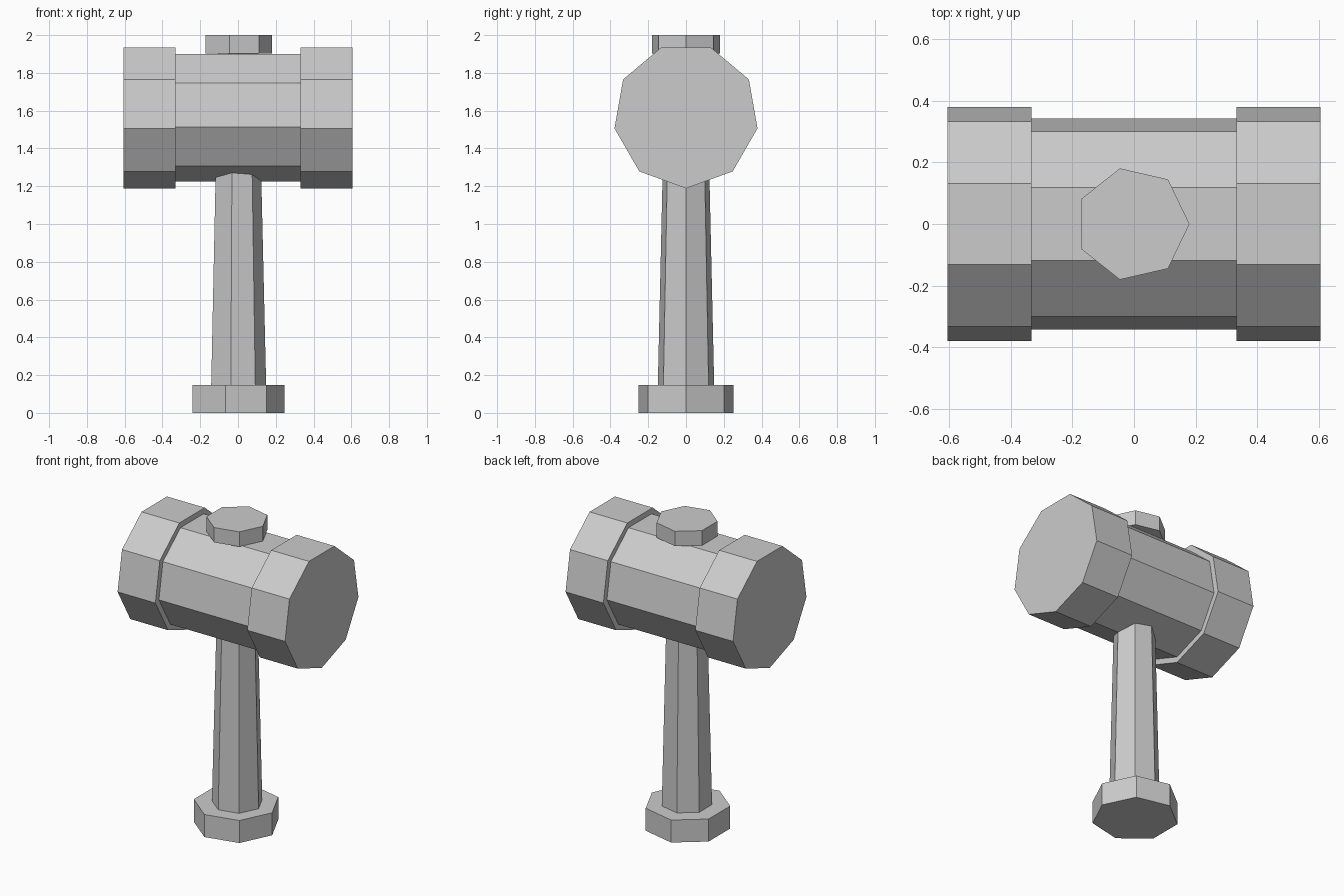
import bpy, bmesh
from math import sin, cos, tau, pi

if "Cube" in bpy.data.objects:
    bpy.data.objects.remove(bpy.data.objects["Cube"])


def prism(name, sides, rings, place, start=0.0):
    """Closed flat-faced prism; rings = [(position along axis, radius), ...]."""
    bm = bmesh.new()
    loops = []
    for pos, r in rings:
        angles = [start + tau * i / sides for i in range(sides)]
        loops.append([bm.verts.new(place(pos, r * cos(a), r * sin(a))) for a in angles])
    for a, b in zip(loops, loops[1:]):
        for i in range(sides):
            j = (i + 1) % sides
            bm.faces.new((a[i], a[j], b[j], b[i]))
    bm.faces.new(loops[0][::-1])
    bm.faces.new(loops[-1])
    bmesh.ops.recalc_face_normals(bm, faces=bm.faces)
    mesh = bpy.data.meshes.new(name)
    bm.to_mesh(mesh)
    bm.free()
    obj = bpy.data.objects.new(name, mesh)
    bpy.context.collection.objects.link(obj)
    return obj


def upright(x_offset):
    return lambda pos, u, v: (u + x_offset, v, pos)


def sideways(pos, u, v):
    return (pos, u, v + 1.573)


# Seven-sided shaft parts, one corner pointing along +x
prism("pommel", 7, [(0.0, 0.257), (0.147, 0.257)], upright(-0.010))
prism("handle", 7, [(0.147, 0.153), (1.904, 0.112)], upright(-0.004))
prism("top_knob", 7, [(1.903, 0.185), (2.0, 0.185)], upright(-0.005))

# Nine-sided hammer head along x, one corner pointing down
prism("head_barrel", 9, [(-0.332, 0.347), (0.332, 0.347)], sideways, -pi / 2)
for side, label in ((-1, "left"), (1, "right")):
    prism("head_cap_" + label, 9,
          [(side * 0.332, 0.3845), (side * 0.605, 0.3845)], sideways, -pi / 2)
